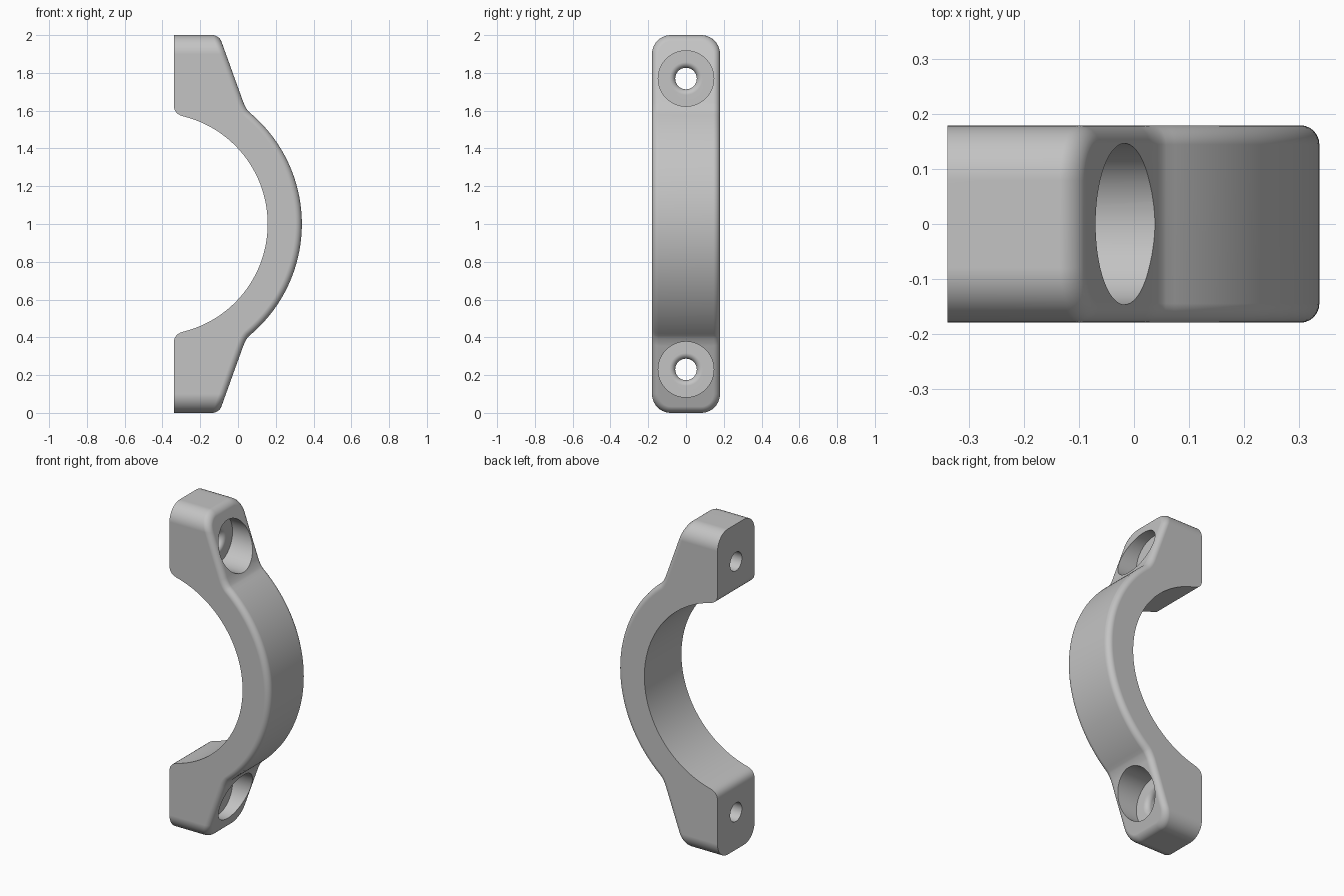
import bpy, bmesh, math
from mathutils import Vector, Matrix

cube = bpy.data.objects.get("Cube")
if cube:
    bpy.data.objects.remove(cube, do_unlink=True)

HALF_W = 0.18                    # half thickness along y
CX, R_IN, R_OUT = -0.43, 0.587, 0.768
BACK = -0.34                     # flat mounting face
SEAT = -0.14                     # floor of the bolt recess
BOLT_Z = 0.77                    # bolt distance from the middle

metal = bpy.data.materials.new("grey_metal")
metal.use_nodes = True
grey = (0.55, 0.55, 0.55, 1)
metal.diffuse_color = grey
metal.node_tree.nodes["Principled BSDF"].inputs["Base Color"].default_value = grey


def arc(radius, start, end, n):
    """Points about the clamp centre, in (x, z) with z measured from the middle."""
    angles = [math.radians(start + (end - start) * i / n) for i in range(n + 1)]
    return [Vector((CX + radius * math.cos(a), radius * math.sin(a))) for a in angles]


def blend(a, corner, b, n=6):
    """Rounded corner from a to b."""
    a, corner, b = Vector(a), Vector(corner), Vector(b)
    return [a.lerp(corner, i / n).lerp(corner.lerp(b, i / n), i / n) for i in range(n + 1)]


def make_object(name, bm):
    bmesh.ops.recalc_face_normals(bm, faces=bm.faces)
    mesh = bpy.data.meshes.new(name)
    bm.to_mesh(mesh)
    bm.free()
    obj = bpy.data.objects.new(name, mesh)
    bpy.context.collection.objects.link(obj)
    mesh.materials.append(metal)
    return obj


# Upper half of the outline, from the outer apex round to the inner apex
upper = arc(R_OUT, 0, 50.5, 32)
knee = Vector((0.042, 0.61))
upper += blend(upper.pop(), knee, (0.028, 0.645), 4)
upper += [Vector((-0.1, 1)), Vector((BACK, 1))]
inner = arc(R_IN, 76.2, 0, 44)
upper += blend((BACK, 0.63), (BACK, 0.583), inner[0])
upper += inner[1:]
lower = [Vector((p.x, -p.y)) for p in reversed(upper[1:-1])]

# Clamp body: extrude the outline across the width
bm = bmesh.new()
side = bm.faces.new([bm.verts.new((p.x, -HALF_W, p.y + 1)) for p in upper + lower])
new = bmesh.ops.extrude_face_region(bm, geom=[side])["geom"]
bmesh.ops.translate(bm, vec=(0, 2 * HALF_W, 0),
                    verts=[v for v in new if isinstance(v, bmesh.types.BMVert)])
bmesh.ops.recalc_face_normals(bm, faces=bm.faces)

# Large rounded corners on both ends
ends = [e for e in bm.edges
        if all(abs(v.co.z - 1) > 0.999 for v in e.verts)
        and abs(e.verts[0].co.y - e.verts[1].co.y) < 0.01]
bmesh.ops.bevel(bm, geom=ends, offset=0.1, segments=10, profile=0.5,
                affect='EDGES', clamp_overlap=False)
bm.normal_update()

# Small fillet round the border of the outward side
rim = [e for e in bm.edges if len(e.link_faces) == 2
       and (e.link_faces[0].normal.x > 0.2) != (e.link_faces[1].normal.x > 0.2)]
bmesh.ops.bevel(bm, geom=rim, offset=0.035, segments=6, profile=0.5,
                affect='EDGES', clamp_overlap=False)
clamp = make_object("clamp_half", bm)


# Bolt holes: turned cutter with a flared mouth and a wide recess
def bolt_cutter(z):
    bore, flare, recess = 0.057, 0.03, 0.147
    path = [(-0.6, 0), (-0.6, bore)]
    for i in range(7):
        a = math.pi / 2 * i / 6
        path.append((SEAT - flare * (1 - math.sin(a)), bore + flare * (1 - math.cos(a))))
    path += [(SEAT, recess), (0.3, recess), (0.3, 0)]
    cut = bmesh.new()
    verts = [cut.verts.new((x, r, 0)) for x, r in path]
    edges = [cut.edges.new(pair) for pair in zip(verts, verts[1:])]
    bmesh.ops.spin(cut, geom=verts + edges, cent=(0, 0, 0), axis=(1, 0, 0),
                   angle=2 * math.pi, steps=64)
    bmesh.ops.remove_doubles(cut, verts=cut.verts, dist=0.0001)
    bmesh.ops.transform(cut, matrix=Matrix.Translation((0, 0, z)), verts=cut.verts)
    obj = make_object("bolt_cutter", cut)
    obj.hide_render = True
    return obj


bpy.ops.object.select_all(action='DESELECT')
clamp.select_set(True)
bpy.context.view_layer.objects.active = clamp
for sign in (-1, 1):
    cutter = bolt_cutter(1 + sign * BOLT_Z)
    mod = clamp.modifiers.new("bolt_hole", 'BOOLEAN')
    mod.operation, mod.solver, mod.object = 'DIFFERENCE', 'EXACT', cutter
    bpy.ops.object.modifier_apply(modifier=mod.name)
    bpy.data.objects.remove(cutter, do_unlink=True)

# Smooth shading with crisp edges and flat large faces
bpy.ops.object.shade_smooth_by_angle(angle=math.radians(30))
normals = clamp.modifiers.new("even_normals", 'WEIGHTED_NORMAL')
normals.keep_sharp = True
